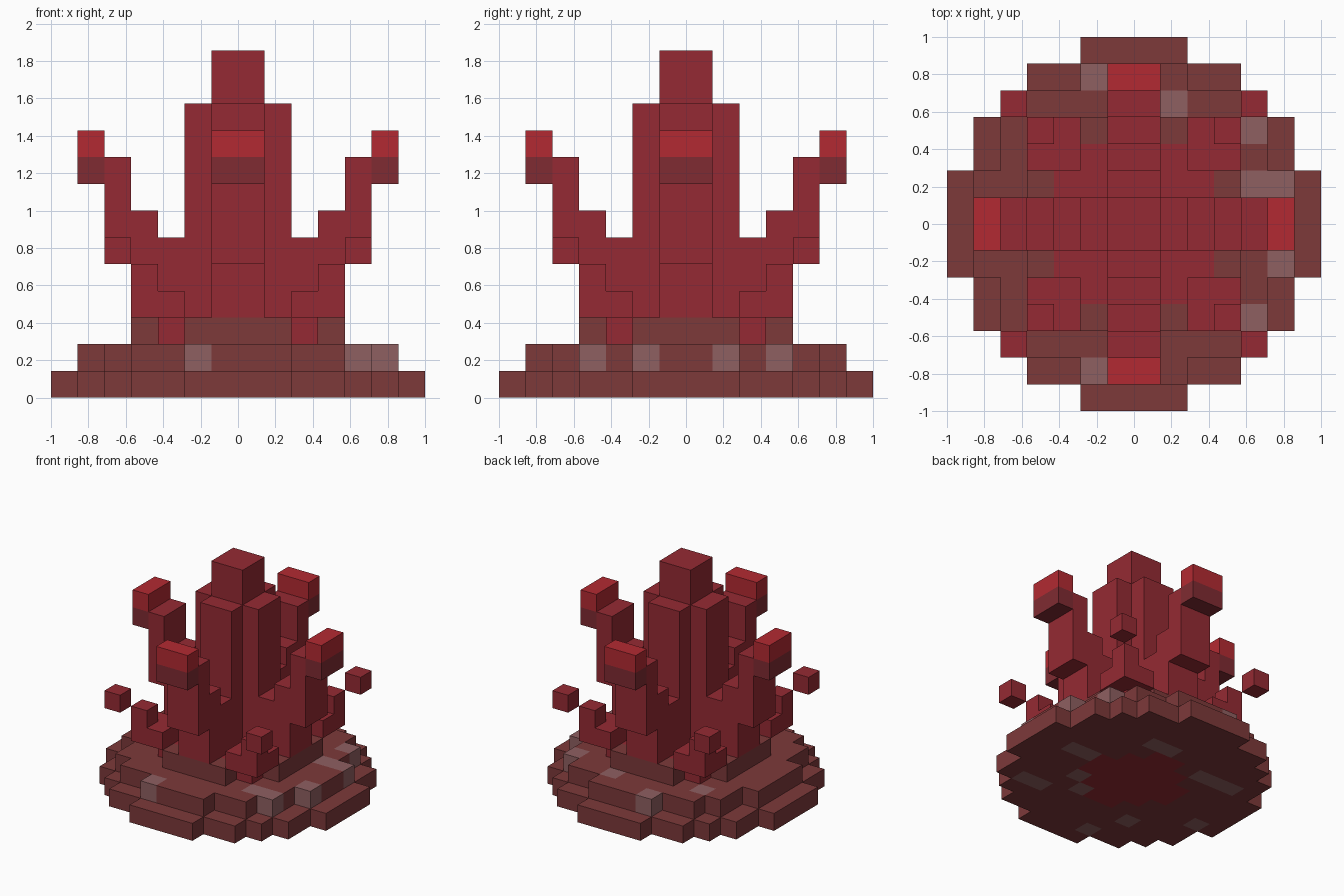
import bpy
import bmesh
from mathutils import Vector

cube = bpy.data.objects.get("Cube")
if cube:
    bpy.data.objects.remove(cube)

U = 1 / 7  # edge length of one block

COLOURS = {
    "brown_rock": (0.205, 0.041, 0.042),
    "grey_stone": (0.275, 0.115, 0.120),
    "crystal_red": (0.300, 0.023, 0.033),
    "dark_red": (0.215, 0.024, 0.032),
    "bright_red": (0.450, 0.023, 0.032),
}
MATS = list(COLOURS)
materials = []
for name, rgb in COLOURS.items():
    m = bpy.data.materials.new(name)
    m.use_nodes = True
    m.diffuse_color = (*rgb, 1)
    m.node_tree.nodes["Principled BSDF"].inputs["Base Color"].default_value = (*rgb, 1)
    materials.append(m)

blocks = {}  # block position -> (part, colour)


def fill(part, colour, xs, ys, zs):
    """Fill a box of blocks; each range is (low, high)."""
    for x in range(*xs):
        for y in range(*ys):
            for z in range(*zs):
                blocks[x, y, z] = (part, colour)


def fill_four(part, colour, xs, ys, zs):
    """Fill a box and its three quarter turns about the z axis."""
    for side in ("left", "back", "right", "front"):
        fill(f"{side}_{part}", colour, xs, ys, zs)
        xs, ys = (-ys[1], 1 - ys[0] - 1), xs


def disc(part, colour, steps, z):
    """Stepped round layer made from centred rectangles of half sizes."""
    for a, b in steps:
        fill(part, colour, (-a, a), (-b, b), (z, z + 1))


# Stepped rock base
disc("lower_base", "brown_rock", [(7, 2), (6, 4), (5, 5), (4, 6), (2, 7)], 0)
disc("middle_base", "brown_rock", [(6, 2), (5, 4), (4, 5), (2, 6)], 1)
disc("upper_base", "brown_rock", [(4, 2), (3, 3), (2, 4)], 2)

# Red core showing through the base
disc("lower_base", "crystal_red", [(3, 1), (2, 2), (1, 3)], 0)
disc("upper_base", "crystal_red", [(3, 2), (2, 3)], 2)

# Grey stones on the middle step
for x, y in [(-2, 5), (1, 4), (4, 3), (4, 1), (5, 1), (5, -2), (4, -4),
             (3, -4), (-2, -6), (-4, 3)]:
    fill("middle_base", "grey_stone", (x, x + 1), (y, y + 1), (1, 2))

# Grey stones on the underside: x, y, length along x
for x, y, n in [(3, 0, 2), (0, 3, 2), (-5, 2, 3), (3, -4, 2), (2, -2, 1),
                (1, -3, 1), (-2, -6, 1), (-3, -4, 1), (-6, -2, 1)]:
    fill("lower_base", "grey_stone", (x, x + n), (y, y + 1), (0, 1))

# Central crystal with four buttresses
fill("central_crystal", "crystal_red", (-1, 1), (-1, 1), (3, 13))
fill_four("buttress", "crystal_red", (1, 2), (-1, 1), (3, 11))

# Four curved arms with glowing tips
for x, low, high in [(2, 3, 6), (3, 3, 7), (4, 5, 9)]:
    fill_four("arm", "crystal_red", (x, x + 1), (-1, 1), (low, high))
fill_four("arm", "dark_red", (5, 6), (-1, 1), (8, 9))
fill_four("arm", "bright_red", (5, 6), (-1, 1), (9, 10))

# Small corner crystals and floating shards
fill_four("corner_crystal", "crystal_red", (2, 3), (2, 3), (2, 3))
fill_four("corner_crystal", "crystal_red", (2, 4), (2, 4), (3, 4))
fill_four("corner_crystal", "crystal_red", (3, 4), (3, 4), (4, 5))
fill_four("floating_shard", "crystal_red", (4, 5), (4, 5), (5, 6))


def face_corners(pos, axis, sign):
    """Four corners of one block side, wound to face outward."""
    b, c = (axis + 1) % 3, (axis + 2) % 3
    corners = []
    for db, dc in [(0, 0), (1, 0), (1, 1), (0, 1)]:
        p = Vector(pos)
        p[axis] += sign > 0
        p[b] += db
        p[c] += dc
        corners.append(p * U)
    return corners if sign > 0 else corners[::-1]


# One mesh per part, keeping only the outer sides
for part in dict.fromkeys(p for p, _ in blocks.values()):
    bm = bmesh.new()
    for pos, (owner, colour) in blocks.items():
        if owner != part:
            continue
        for axis in range(3):
            for sign in (-1, 1):
                near = list(pos)
                near[axis] += sign
                if tuple(near) in blocks:
                    continue
                face = bm.faces.new([bm.verts.new(p) for p in face_corners(pos, axis, sign)])
                face.material_index = MATS.index(colour)
    bmesh.ops.remove_doubles(bm, verts=bm.verts, dist=U / 100)
    mesh = bpy.data.meshes.new(part)
    bm.to_mesh(mesh)
    bm.free()
    for m in materials:
        mesh.materials.append(m)
    bpy.context.collection.objects.link(bpy.data.objects.new(part, mesh))
